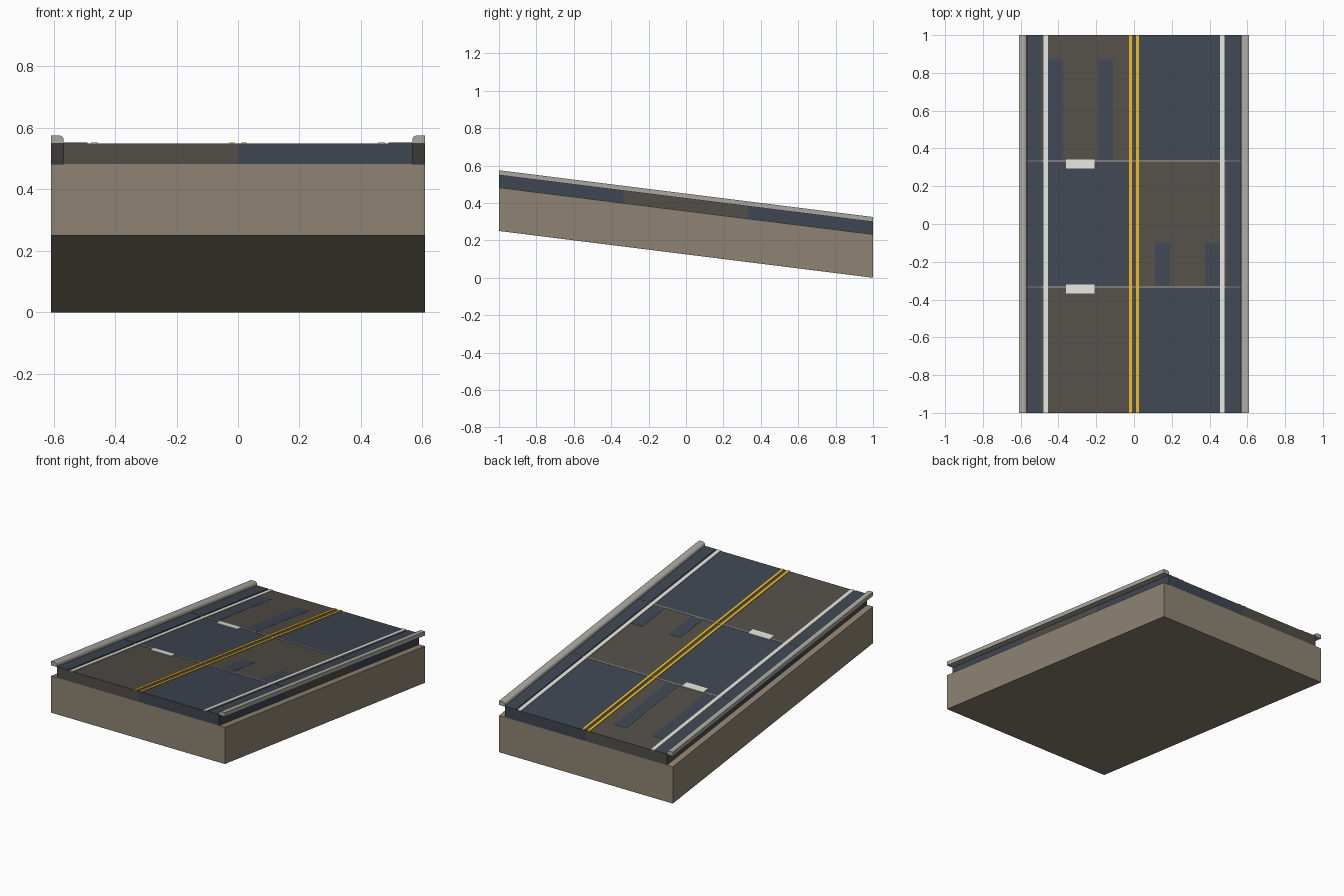
import bpy, bmesh

if "Cube" in bpy.data.objects:
    bpy.data.objects.remove(bpy.data.objects["Cube"])

SLOPE = 0.125  # drop per unit of y; every part is sheared along the slope


def material(name, rgb):
    m = bpy.data.materials.new(name)
    lin = [(c / 255 / 12.92 if c < 10 else ((c / 255 + 0.055) / 1.055) ** 2.4) for c in rgb]
    m.diffuse_color = (*lin, 1)
    m.use_nodes = True
    m.node_tree.nodes["Principled BSDF"].inputs["Base Color"].default_value = m.diffuse_color
    return m


SOIL = material("soil", (142, 132, 115))
BLUE = material("blue_asphalt", (63, 70, 82))
BROWN = material("brown_asphalt", (82, 78, 72))
CONCRETE = material("concrete", (168, 167, 160))
JOINT = material("joint_grey", (122, 120, 115))
WHITE = material("white_paint", (224, 224, 218))
YELLOW = material("yellow_paint", (232, 182, 32))


def prism(name, profile, y0, y1, mat):
    """Extrude an (x, height) profile along y, following the slope."""
    bm = bmesh.new()
    ends = [[bm.verts.new((x, y, h + SLOPE * (1 - y))) for x, h in profile] for y in (y0, y1)]
    n = len(profile)
    bm.faces.new(ends[0])
    bm.faces.new(ends[1][::-1])
    for i in range(n):
        j = (i + 1) % n
        bm.faces.new((ends[0][i], ends[1][i], ends[1][j], ends[0][j]))
    bmesh.ops.recalc_face_normals(bm, faces=bm.faces)
    mesh = bpy.data.meshes.new(name)
    bm.to_mesh(mesh)
    bm.free()
    mesh.materials.append(mat)
    obj = bpy.data.objects.new(name, mesh)
    bpy.context.collection.objects.link(obj)
    return obj


def slab(name, x0, x1, y0, y1, h0, h1, mat):
    return prism(name, [(x0, h0), (x1, h0), (x1, h1), (x0, h1)], y0, y1, mat)


BED, ROAD = 0.232, 0.299   # heights of the soil top and the road top
HALF, EDGE = 0.608, 0.567  # half widths of the bed and the road
T = 1 / 3

# Soil bed
slab("soil_bed", -HALF, HALF, -1, 1, 0, BED, SOIL)

# Two lanes of three road panels in alternating colours
for row in range(3):
    y0, y1 = -1 + 2 * T * row, -1 + 2 * T * (row + 1)
    for col in range(2):
        x0 = -EDGE if col == 0 else 0
        slab("road_panel", x0, x0 + EDGE, y0, y1, BED, ROAD, BLUE if (row + col) % 2 else BROWN)

# Expansion joints across the road
for y in (-T, T):
    slab("expansion_joint", -EDGE, EDGE, y - 0.006, y + 0.006, ROAD - 0.005, ROAD + 0.0015, JOINT)

# Gutters, edge lines, centre lines and curbs on both sides
for s in (-1, 1):
    for a, b in ((-1, -T - 0.003), (-T + 0.003, T - 0.003), (T + 0.003, 1)):
        slab("gutter", s * 0.49, s * EDGE, a, b, ROAD, ROAD + 0.003, BLUE)
    slab("edge_line", s * 0.455, s * 0.479, -1, 1, ROAD, ROAD + 0.004, WHITE)
    slab("centre_line", s * 0.011, s * 0.027, -1, 1, ROAD, ROAD + 0.004, YELLOW)
    curb = [(HALF, ROAD), (EDGE, ROAD), (EDGE, 0.314), (0.571, 0.321), (0.579, 0.325), (HALF, 0.325)]
    prism("curb", [(s * x, h) for x, h in curb], -1, 1, CONCRETE)

# Tyre marks in one lane of the back and middle rows
for s, a, b in ((-1, T, 0.87), (1, -T, -0.10)):
    for x in (0.15, 0.415):
        slab("tyre_mark", s * (x - 0.04), s * (x + 0.04), a, b, ROAD, ROAD + 0.001, BLUE)

# Painted bars beside the joints
for y in (-0.368, 0.293):
    slab("stop_bar", -0.36, -0.21, y, y + 0.048, ROAD, ROAD + 0.004, WHITE)
